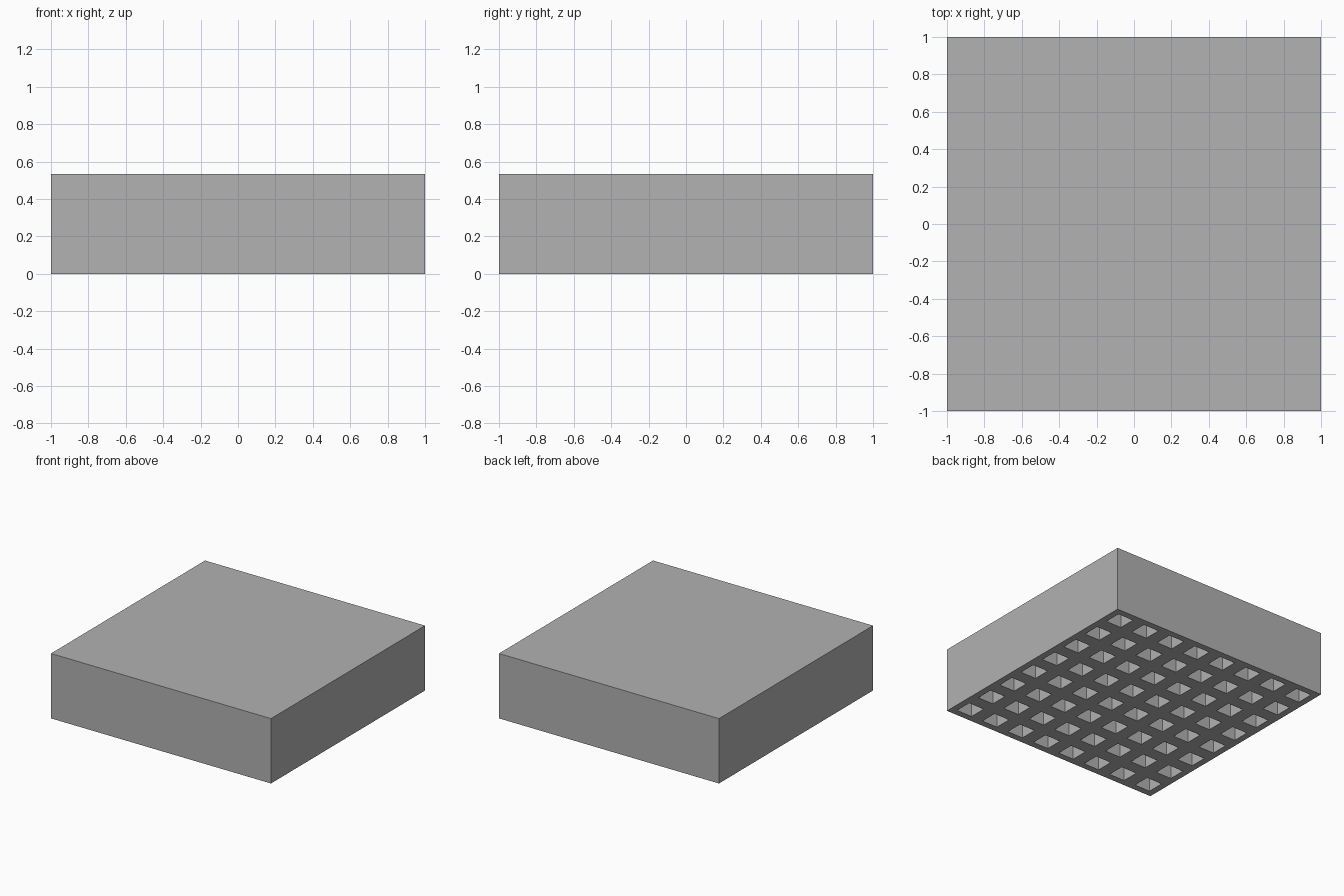
import bpy
import bmesh

HEIGHT = 0.533       # block height
CELLS = 8            # holes per side
HOLE = 0.142         # hole width
DEPTH = 0.4          # hole depth

default = bpy.data.objects.get("Cube")
if default:
    bpy.data.objects.remove(default, do_unlink=True)

# Single plain grey material
grey = bpy.data.materials.new("plain_grey")
grey.use_nodes = True
colour = (0.445, 0.445, 0.445, 1)
grey.diffuse_color = colour
grey.node_tree.nodes["Principled BSDF"].inputs["Base Color"].default_value = colour

bm = bmesh.new()

# Underside, divided into one cell per hole
bmesh.ops.create_grid(bm, x_segments=CELLS, y_segments=CELLS, size=1)
cells = list(bm.faces)
rim = [e for e in bm.edges if e.is_boundary]

# Outer walls and flat top
walls = bmesh.ops.extrude_edge_only(bm, edges=rim)["geom"]
top_verts = [g for g in walls if isinstance(g, bmesh.types.BMVert)]
top_edges = [g for g in walls if isinstance(g, bmesh.types.BMEdge)]
bmesh.ops.translate(bm, vec=(0, 0, HEIGHT), verts=top_verts)
bmesh.ops.contextual_create(bm, geom=top_edges)

# Square blind holes rising from the underside
border = (2 / CELLS - HOLE) / 2
bmesh.ops.inset_individual(bm, faces=cells, thickness=border, use_even_offset=True)
ceilings = bmesh.ops.extrude_discrete_faces(bm, faces=cells)["faces"]
bmesh.ops.translate(bm, vec=(0, 0, DEPTH), verts=list({v for f in ceilings for v in f.verts}))

bmesh.ops.recalc_face_normals(bm, faces=bm.faces)

mesh = bpy.data.meshes.new("perforated_block")
bm.to_mesh(mesh)
bm.free()
mesh.materials.append(grey)
block = bpy.data.objects.new("perforated_block", mesh)
bpy.context.collection.objects.link(block)
